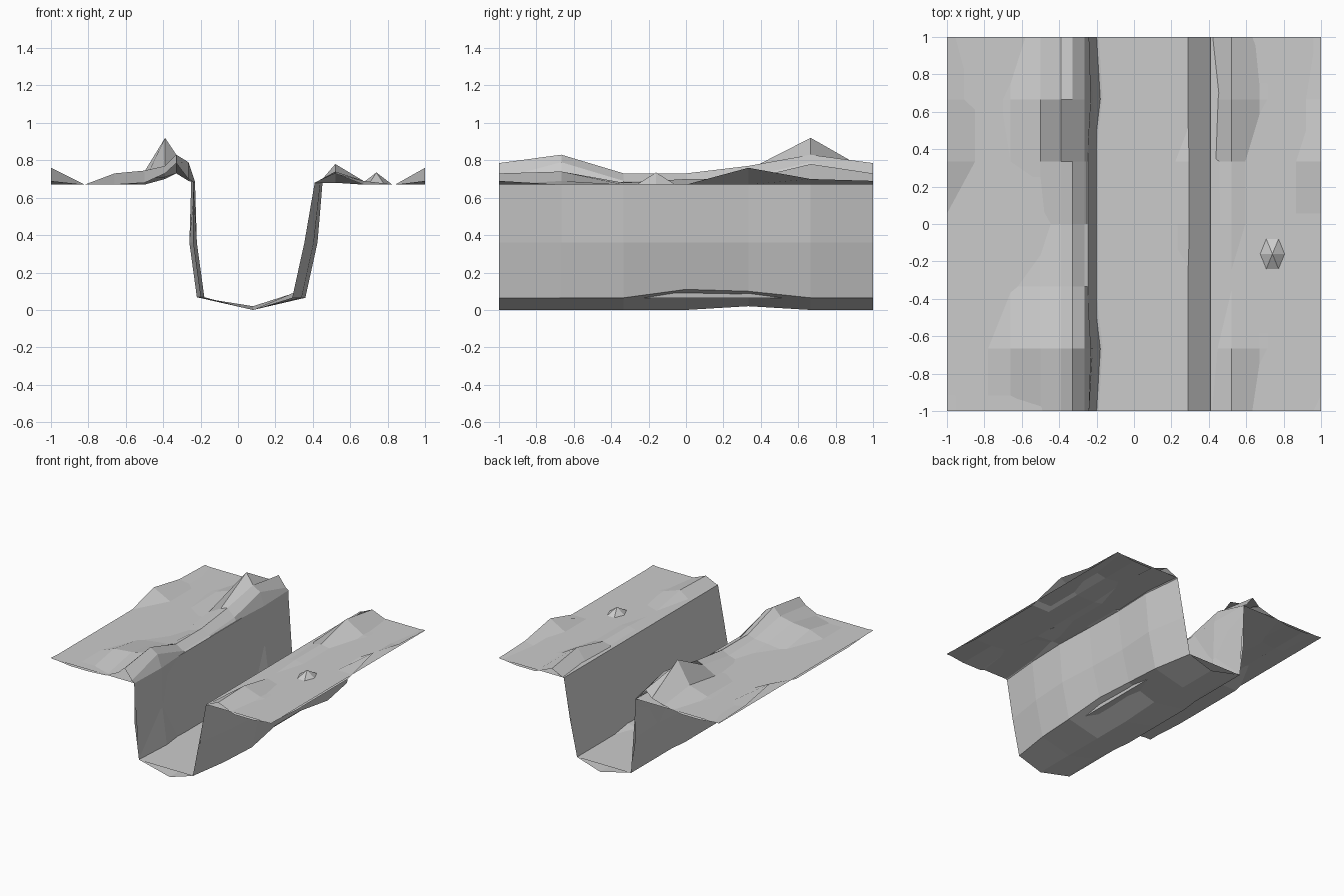
import bpy, math

if "Cube" in bpy.data.objects:
    bpy.data.objects.remove(bpy.data.objects["Cube"])

ROWS = [-1 + i / 3 for i in range(7)]


def add_mesh(name, verts, faces):
    me = bpy.data.meshes.new(name)
    me.from_pydata(verts, [], faces)
    ob = bpy.data.objects.new(name, me)
    bpy.context.collection.objects.link(ob)
    return ob


def sheet(name, profiles, ys):
    """Loft open x/z profiles placed along y; normals face up."""
    n = len(profiles[0])
    verts = [(x, y, z) for prof, y in zip(profiles, ys) for x, z in prof]
    faces = [(r * n + c, r * n + c + 1, (r + 1) * n + c + 1, (r + 1) * n + c)
             for r in range(len(ys) - 1) for c in range(n - 1)]
    return add_mesh(name, verts, faces)


# straight base channel: flat banks, plain walls and floor
base = [(-1, .685), (-.245, .685), (-.2, .065), (.29, .065), (.41, .685), (1, .685)]
sheet("base_channel", [base, base], [-1, 1])

# bank heights per column, front row to back row (edges tile)
edge = [.69, .67, .67, .67, .76, .70, .69]
flat = [.67] * 7
left_bank = {
    -1: edge,
    -.82: flat,
    -.66: [.67, .73, .68, .67, .685, .69, .67],
    -.5: [.68, .745, .70, .67, .69, .74, .70],
    -.39: [.73, .77, .71, .70, .75, .92, .73],
    -.33: [.785, .83, .73, .73, .77, .83, .785],
    -.265: [.70, .79, .69, .69, .71, .79, .70],
}
right_bank = {
    .52: [.73, .74, .68, .70, .70, .78, .73],
    .67: [.67, .69, .67, .67, .67, .69, .67],
    .84: flat,
    1: edge,
}
# sideways drift of the walls and height of the right floor edge
left_shift = [0, .02, -.02, -.02, -.02, .02, 0]
right_shift = [0, .05, .07, .05, .04, .06, 0]
right_floor = [.065, .065, .065, .11, .10, .065, .065]

# eroded terrain: rolling banks, bulging walls and shallow V floor
profiles = []
for i in range(7):
    a, b = left_shift[i], right_shift[i]
    prof = [(x, z[i]) for x, z in left_bank.items()]
    prof += [(-.24 + a / 2, .685), (-.24 + a, .36), (-.2 + a, .068),
             (.08, .02 if i == 4 else 0),
             (.29 + b, right_floor[i]), (.355 + b, .36), (.41 + b * .6, .68)]
    prof += [(x, z[i]) for x, z in right_bank.items()]
    profiles.append(prof)
sheet("eroded_terrain", profiles, ROWS)

# small rocky mound on the right bank
ring = [(.74 + .085 * math.cos(k * math.pi / 3), -.16 + .12 * math.sin(k * math.pi / 3), .67)
        for k in range(6)]
add_mesh("small_mound", ring + [(.74, -.16, .735)], [(k, (k + 1) % 6, 6) for k in range(6)])
